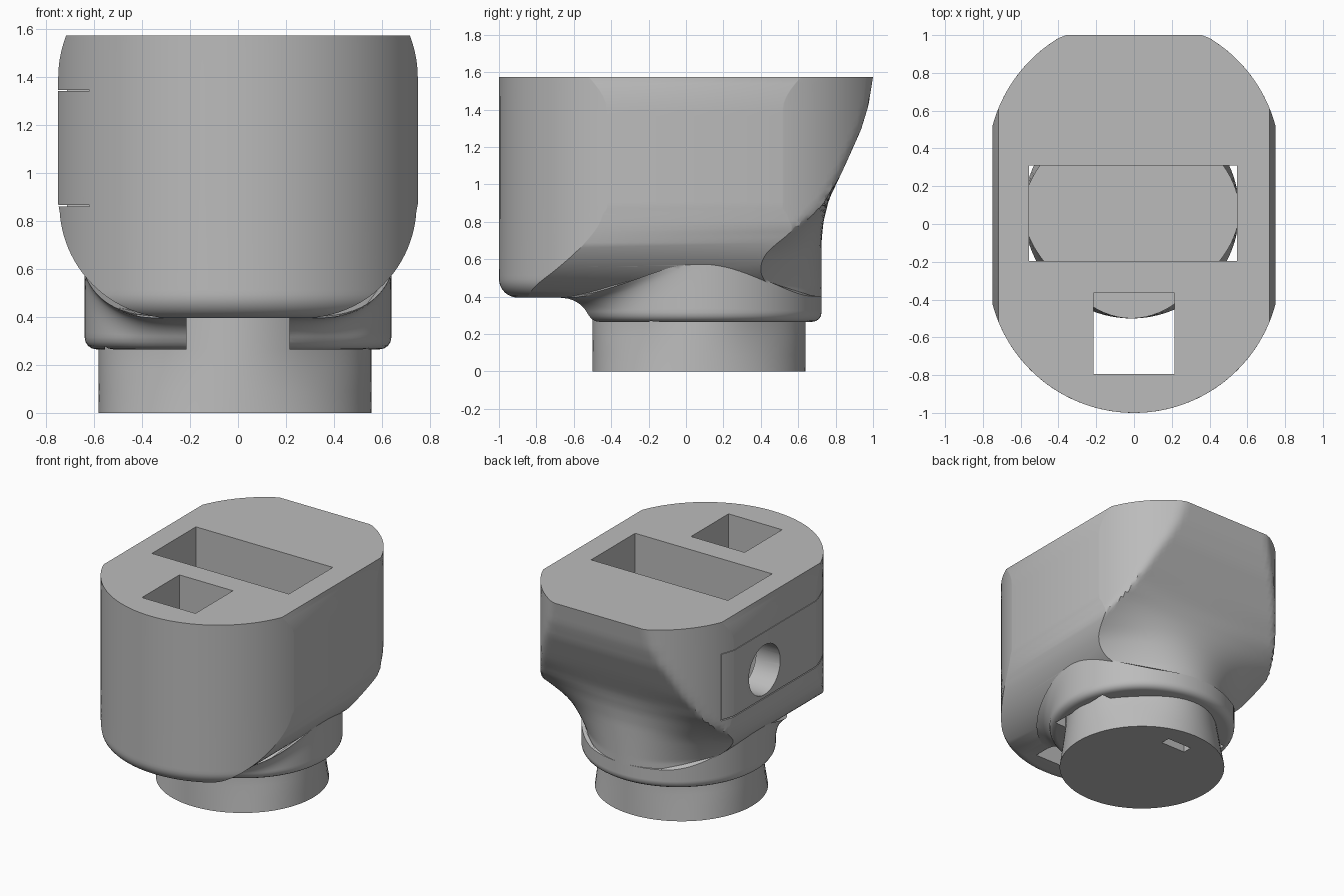
import bpy, bmesh, math

cube = bpy.data.objects.get("Cube")
if cube:
    bpy.data.objects.remove(cube)

grey = bpy.data.materials.new("plain grey")
grey.use_nodes = True
colour = (0.5, 0.5, 0.5, 1)
grey.diffuse_color = colour
grey.node_tree.nodes["Principled BSDF"].inputs["Base Color"].default_value = colour

TOP = 1.575
ROUND = 0.775       # radius of the front and back walls
COLLAR_Y = 0.085


def lerp(table, z):
    """Read a value from a short list of (height, value) pairs."""
    if z <= table[0][0]:
        return table[0][1]
    for (a, p), (b, q) in zip(table, table[1:]):
        if z <= b:
            return p + (q - p) * (z - a) / (b - a)
    return table[-1][1]


def loft(name, rings):
    """Skin a stack of equal rings and cap both ends."""
    bm = bmesh.new()
    rows = [[bm.verts.new(p) for p in ring] for ring in rings]
    n = len(rows[0])
    for low, high in zip(rows, rows[1:]):
        for i in range(n):
            j = (i + 1) % n
            bm.faces.new((low[i], low[j], high[j], high[i]))
    bm.faces.new(rows[0][::-1])
    bm.faces.new(rows[-1])
    bmesh.ops.recalc_face_normals(bm, faces=bm.faces)
    return finish(name, bm)


def finish(name, bm):
    mesh = bpy.data.meshes.new(name)
    bm.to_mesh(mesh)
    bm.free()
    mesh.materials.append(grey)
    obj = bpy.data.objects.new(name, mesh)
    bpy.context.collection.objects.link(obj)
    return obj


def box(name, low, high):
    bm = bmesh.new()
    bmesh.ops.create_cube(bm, size=1)
    for v in bm.verts:
        v.co = [a + (b - a) * (c + 0.5) for a, b, c in zip(low, high, v.co)]
    return finish(name, bm)


def combine(obj, tools, operation="DIFFERENCE"):
    """Apply booleans, then remove the helper objects."""
    for tool in tools:
        tool.hide_render = True
        mod = obj.modifiers.new(tool.name, "BOOLEAN")
        mod.operation, mod.object, mod.solver = operation, tool, "EXACT"
    bpy.context.view_layer.update()
    graph = bpy.context.evaluated_depsgraph_get()
    mesh = bpy.data.meshes.new_from_object(obj.evaluated_get(graph))
    obj.modifiers.clear()
    obj.data = mesh
    for tool in tools:
        bpy.data.objects.remove(tool)


def smooth(obj):
    bpy.ops.object.select_all(action="DESELECT")
    obj.select_set(True)
    bpy.context.view_layer.objects.active = obj
    bpy.ops.object.shade_smooth_by_angle(angle=math.radians(32))


# Upper housing: rounded front, flat sides, flared back
BACK = [(0.7, 0.725), (0.8, 0.735), (0.92, 0.765), (1.1, 0.85),
        (1.29, 0.935), (1.42, 0.975), (TOP, 1.0)]
SAG = [(0.45, 1.1), (0.63, 0.64), (0.71, 0.4), (0.79, 0.22), (0.9, 0.05), (1.05, 0)]


def half_width(z):
    if z < 0.87:
        return 0.27 + math.sqrt(max(0, 0.475 ** 2 - (0.87 - z) ** 2))
    return 0.75 - 0.033 * max(0, (z - 1.4) / (TOP - 1.4)) ** 2


def housing_ring(z, columns=48):
    w = half_width(z)
    lift = max(0, 0.495 - z)
    inset = 0.1 - math.sqrt(max(0, 0.01 - lift ** 2))
    front, back = [], []
    for i in range(columns + 1):
        x = w * math.sin(math.pi * (i / columns - 0.5))
        arc = math.sqrt((ROUND - inset) ** 2 - x * x)
        front.append((x, -0.225 - arc, z))
        wall = 0.32 + math.sqrt(ROUND ** 2 - x * x)
        back.append((x, min(wall, lerp(BACK, z) - lerp(SAG, z) * x * x), z))
    return front + back[::-1]


curve_levels = [0.87 - 0.475 * math.cos(math.pi / 2 * i / 24) for i in range(25)]
wall_levels = [0.87 + (TOP - 0.87) * i / 20 for i in range(1, 21)]
housing = loft("housing", [housing_ring(z) for z in curve_levels + wall_levels])


# Collar: round, with a rounded lower rim and a fillet under the housing front
def collar_ring(k, steps=12, sides=96):
    ring = []
    for i in range(sides):
        a = math.tau * i / sides
        x, y = math.cos(a), math.sin(a)
        out = max(0, abs(0.64 * x) - 0.27)
        under = 0.87 - math.sqrt(0.475 ** 2 - out ** 2)
        if k < 5:
            t = math.pi / 2 * k / 4
            r, z = 0.59 + 0.05 * math.sin(t), 0.315 - 0.05 * math.cos(t)
        else:
            z = 0.315 + (under + 0.008 - 0.315) * (k - 4) / steps
            r = 0.64
        d = min(0.13, max(0, under - z))
        flare = 0.13 - math.sqrt(0.13 ** 2 - (0.13 - d) ** 2)
        r += 1.3 * flare * max(0, -y) ** 2
        ring.append((r * x, COLLAR_Y + r * y, z))
    return ring


collar = loft("collar", [collar_ring(k) for k in range(17)])
combine(housing, [collar], "UNION")

# Openings: wide slot, square shaft, round side port and side panel seams
bm = bmesh.new()
bmesh.ops.create_cone(bm, cap_ends=True, segments=48, radius1=0.18, radius2=0.18, depth=0.5)
for v in bm.verts:
    v.co = (v.co.z - 0.75, v.co.x + 0.17, v.co.y + 1.07)
port = finish("port_cutter", bm)
cutters = [
    box("slot_cutter", (-0.555, -0.195, 0.1), (0.545, 0.31, 1.7)),
    box("shaft_cutter", (-0.215, -0.795, 0.1), (0.215, -0.365, 1.7)),
    port,
    box("low_seam_cutter", (-0.8, -0.8, 0.86), (-0.62, 0.62, 0.868)),
    box("high_seam_cutter", (-0.8, -0.8, 1.343), (-0.62, 0.62, 1.347)),
    box("end_seam_cutter", (-0.8, 0.614, 0.862), (-0.66, 0.62, 1.345)),
]
combine(housing, cutters)
smooth(housing)


# Neck: solid round plug, slightly pinched on the diagonals toward the top
def neck_ring(z, sides=96):
    ring = []
    for i in range(sides):
        a = math.tau * i / sides
        r = 0.57 - 0.045 * min(1, z / 0.265) * math.sin(2 * a) ** 2
        ring.append((-0.013 + r * math.cos(a), 0.07 + r * math.sin(a), z))
    return ring


neck = loft("neck", [neck_ring(z) for z in (0, 0.09, 0.18, 0.265, 0.5)])
combine(neck, [box("pocket_cutter", (-0.1, 0.42, -0.1), (0.1, 0.49, 0.2))])
smooth(neck)
